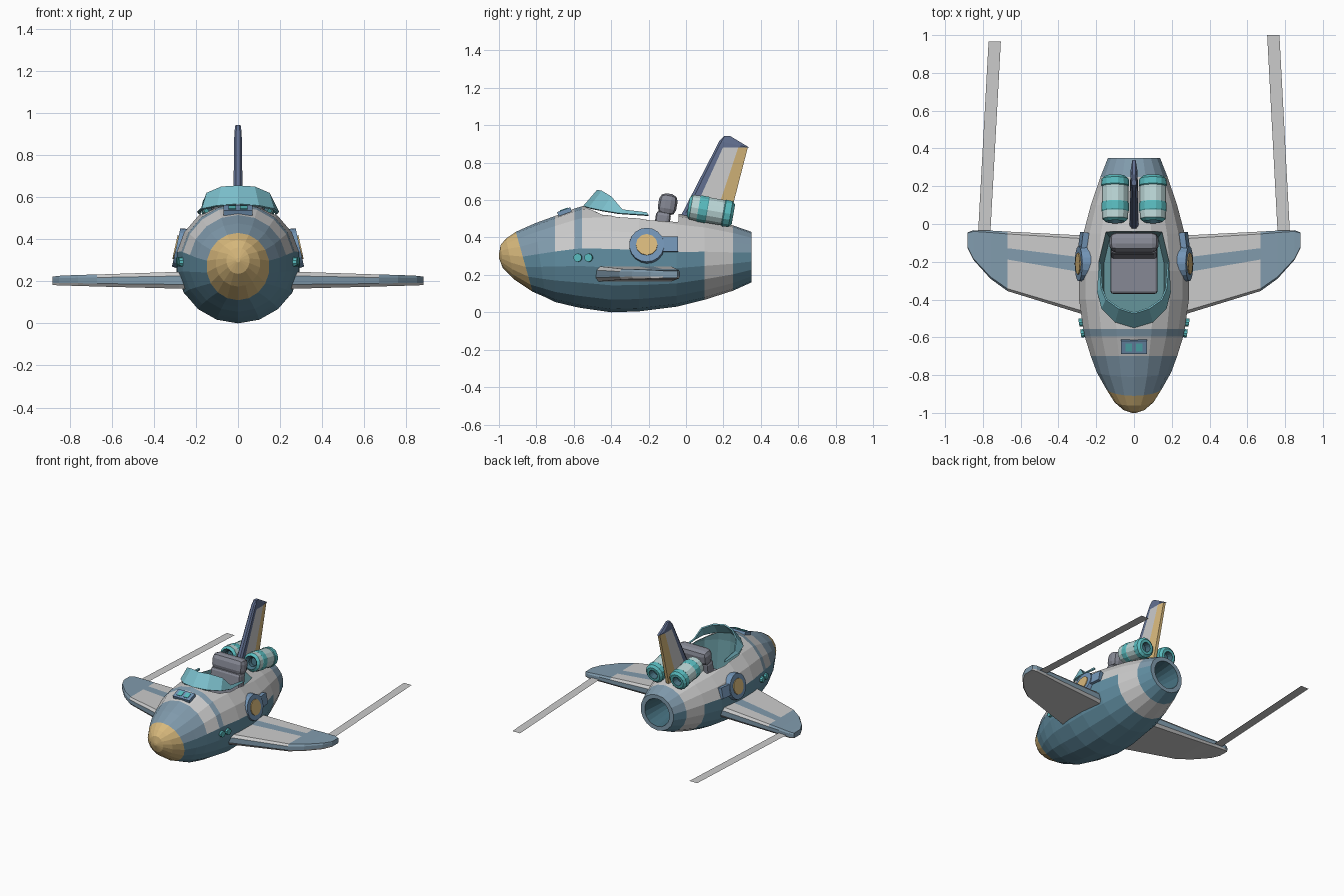
import bpy, bmesh
from math import sin, cos, pi, radians
from mathutils import Vector, Matrix

if "Cube" in bpy.data.objects:
    bpy.data.objects.remove(bpy.data.objects["Cube"])

COL = dict(blue=(.12, .27, .36), slate=(.22, .33, .42), grey=(.58, .58, .58), gold=(.68, .48, .2),
           navy=(.12, .16, .28), teal=(.1, .5, .52), pale=(.5, .68, .68), glass=(.2, .52, .6),
           badge=(.17, .3, .47), dark=(.06, .16, .21), seat=(.24, .25, .3), tub=(.13, .3, .33))
MAT = {}
for key, c in COL.items():
    MAT[key] = bpy.data.materials.new(key)
    MAT[key].diffuse_color = (*c, 1)


def finish(name, bm, mats, mirror=False):
    bmesh.ops.recalc_face_normals(bm, faces=bm.faces)
    me = bpy.data.meshes.new(name)
    bm.to_mesh(me)
    bm.free()
    for m in mats:
        me.materials.append(MAT[m])
    ob = bpy.data.objects.new(name, me)
    bpy.context.collection.objects.link(ob)
    if mirror:
        ob.modifiers.new("mirror", 'MIRROR').use_mirror_merge = False
    return ob


def loft(name, rings, mats, pick, mirror=False, closed=True):
    """Skin a list of point rings; pick(i, j) names the material of each face."""
    bm = bmesh.new()
    vs = [[bm.verts.new(p) for p in r] for r in rings]
    n = len(rings[0])
    for i in range(len(vs) - 1):
        for j in range(n if closed else n - 1):
            k = (j + 1) % n
            f = bm.faces.new((vs[i][j], vs[i][k], vs[i + 1][k], vs[i + 1][j]))
            f.material_index = mats.index(pick(i, j))
    if closed:
        for ring, i in ((vs[0], 0), (vs[-1], len(vs) - 2)):
            bm.faces.new(ring).material_index = mats.index(pick(i, 0))
    return finish(name, bm, mats, mirror)


def foil(name, stations, fracs, mats, pick, mirror=False):
    """Blade from (leading point, trailing point, upper offset, lower offset)."""
    rings = []
    for le, te, up, lo in stations:
        le, te, up, lo = map(Vector, (le, te, up, lo))
        mid = (up + lo) / 2
        pts = [(le.lerp(te, v), .5 if v in (0, 1) else 1) for v in fracs]
        rings.append([p + mid.lerp(up, s) for p, s in pts] + [p + mid.lerp(lo, s) for p, s in pts[::-1]])
    return loft(name, rings, mats, pick, mirror)


def facing(loc, normal):
    return Matrix.Translation(loc) @ Vector(normal).to_track_quat('Z', 'Y').to_matrix().to_4x4()


def disc(name, loc, normal, r, depth, mat, sides=16, mirror=True):
    bm = bmesh.new()
    bmesh.ops.create_cone(bm, cap_ends=True, segments=sides, radius1=r, radius2=r * .93,
                          depth=depth, matrix=facing(loc, normal))
    return finish(name, bm, [mat], mirror)


def box(name, loc, size, mat, bevel=0, rot=None, mirror=False):
    bm = bmesh.new()
    m = Matrix.Translation(loc) @ (rot or Matrix()) @ Matrix.Diagonal((*size, 1))
    bmesh.ops.create_cube(bm, size=1, matrix=m)
    if bevel:
        bmesh.ops.bevel(bm, geom=bm.edges[:], offset=bevel, segments=2, profile=.5, affect='EDGES')
    return finish(name, bm, [mat], mirror)


# Fuselage: (y, top, bottom, half width, slant), last two rings form the exhaust
HULL = [(-1, .31, .29, .01, 0), (-.985, .36, .235, .055, -.1), (-.94, .395, .175, .105, -.2),
        (-.865, .43, .11, .15, -.28), (-.78, .475, .08, .2, -.15), (-.7, .515, .055, .232, 0),
        (-.595, .555, .03, .265, 0), (-.555, .567, .022, .273, 0), (-.4, .577, 0, .295, 0),
        (-.25, .565, .005, .297, 0), (-.05, .528, .03, .272, 0), (.1, .505, .067, .232, 0),
        (.25, .465, .115, .18, 0), (.35, .43, .16, .14, 0), (.35, .4, .19, .105, 0), (.15, .37, .22, .08, 0)]
N = 18
rings = []
for y, t, b, w, s in HULL:
    ring = []
    for j in range(N):
        a = -pi / 2 + 2 * pi * j / N
        z = (t - b) / 2 * sin(a)
        ring.append((w * cos(a), y + s * z, (t + b) / 2 + z))
    rings.append(ring)


def hull_color(i, j):
    upper = 5 <= j <= 12
    if i < 3:
        return 'gold'
    if i >= 13:
        return 'dark' if i == 14 else 'slate'
    if i == 11:
        return 'grey'
    if i in (3, 4, 6, 12):
        return 'slate' if upper else 'blue'
    return 'grey' if upper else 'blue'


hull = loft("fuselage", rings, ['gold', 'blue', 'slate', 'grey', 'dark', 'tub'], hull_color)

# Cockpit opening cut from the fuselage
half = [(.15, -.04), (.187, -.2), (.187, -.37), (.16, -.45), (.09, -.52)]
outline = half + [(0, -.54)] + [(-x, y) for x, y in half[::-1]]
tub = loft("cockpit_cutter", [[(x * k, (y + .25) * k - .25, z) for x, y in outline]
                              for k, z in ((.85, .25), (1, .5), (1, .8))], ['tub'], lambda i, j: 'tub')
tub.hide_render = True
tub.hide_set(True)
tub.display_type = 'WIRE'
cut = hull.modifiers.new("cockpit", 'BOOLEAN')
cut.object, cut.operation, cut.solver = tub, 'DIFFERENCE', 'EXACT'
cut.material_mode = 'TRANSFER'

# Windshield
base = [(.187, -.2, .52), (.195, -.36, .53), (.172, -.45, .545), (.1, -.52, .56)]
rim = [(.184, -.21, .535), (.175, -.34, .55), (.15, -.4, .62), (.08, -.45, .65)]
full = lambda h, tip: h + [tip] + [(-x, y, z) for x, y, z in h[::-1]]
shield = loft("windshield", [full(base, (0, -.55, .568)), full(rim, (0, -.475, .655))],
              ['glass'], lambda i, j: 'glass', closed=False)
shield.modifiers.new("thickness", 'SOLIDIFY').thickness = .01

# Seat
box("headrest", (0, -.098, .577), (.26, .1, .115), 'seat', .035, Matrix.Rotation(radians(-10), 4, 'X'))
box("seat_back", (0, -.135, .42), (.25, .08, .24), 'seat', .02, Matrix.Rotation(radians(-8), 4, 'X'))
box("seat_cushion", (0, -.265, .31), (.25, .21, .1), 'seat', .015)

# Wings with blue tip and stripe
WING = [(.2, -.5, -.065, .25, .162), (.28, -.475, -.06, .245, .165), (.67, -.355, -.04, .232, .175),
        (.76, -.29, -.035, .23, .178), (.85, -.19, -.033, .226, .18), (.882, -.125, -.045, .222, .183)]


def wing_color(i, j):
    if j in (5, 11):
        return 'slate'
    if j > 5:
        return 'grey'
    return 'slate' if i >= 2 or j == 2 else 'grey'


foil("wing", [((x, a, 0), (x, b, 0), (0, 0, t), (0, 0, u)) for x, a, b, t, u in WING],
     [0, .04, .53, .72, .96, 1], ['grey', 'slate'], wing_color, True)

# Tail fin: (z, leading y, trailing y, half thickness)
FIN = [(.43, -.07, .215, .024), (.53, -.02, .24, .023), (.88, .16, .33, .018),
       (.915, .178, .34, .017), (.943, .205, .235, .012)]


def fin_color(i, j):
    if i >= 2 or j in (0, 1, 7, 8, 9):
        return 'navy'
    return 'grey' if j in (2, 6) else 'gold'


foil("tail_fin", [((0, a, z), (0, b, z - .035 * (k == 3)), (t, 0, 0), (-t, 0, 0))
                  for k, (z, a, b, t) in enumerate(FIN)],
     [0, .07, .22, .7, 1], ['navy', 'grey', 'gold'], fin_color)

# Twin engine pods: (distance along axis, radius)
POD = [(.05, .03), (.02, .032), (0, .05), (.015, .068), (.055, .07), (.06, .073), (.1, .073),
       (.105, .07), (.19, .07), (.195, .074), (.23, .072), (.245, .055), (.245, .035), (.2, .03)]
tilt = Matrix.Translation((.1, .012, .565)) @ Matrix.Rotation(radians(-10), 4, 'X')
loft("engine_pod", [[tilt @ Vector((r * cos(2 * pi * k / 14), d, r * sin(2 * pi * k / 14)))
                     for k in range(14)] for d, r in POD], ['teal', 'pale', 'dark'],
     lambda i, j: 'pale' if i in (3, 7) else 'dark' if i in (0, 1, 12) else 'teal', True)

# Plain side roundel with tab
disc("side_roundel", (.267, -.21, .355), (1, 0, .22), .1, .055, 'badge', 18)
disc("roundel_center", (.27, -.21, .356), (1, 0, .22), .062, .06, 'gold', 12)
box("roundel_tab", (.259, -.095, .36), (.05, .1, .08), 'badge',
    rot=Matrix.Rotation(radians(7), 4, 'Z') @ Matrix.Rotation(radians(-12), 4, 'Y'), mirror=True)

# Side lamps and nose lamps
for y, x in ((-.577, .262), (-.52, .272)):
    disc("side_lamp", (x, y, .292), (1, -.15, 0), .024, .04, 'teal', 10)
slope = Matrix.Rotation(radians(20), 4, 'X')
box("nose_lamp_frame", (0, -.65, .537), (.14, .075, .024), 'badge', rot=slope)
box("nose_lamp", (.028, -.65, .54), (.036, .045, .026), 'teal', rot=slope, mirror=True)

# Flat wingtip trails
for side, end in ((1, 1.0), (-1, .965)):
    bm = bmesh.new()
    bm.faces.new([bm.verts.new((side * x, y, .196)) for x, y in
                  ((.76, -.04), (.825, -.04), (.77, end), (.705, end))])
    finish("wingtip_trail", bm, ['grey'])

for m in bpy.data.materials:
    if m.users and not m.is_grease_pencil:
        m.use_nodes = True
        m.node_tree.nodes["Principled BSDF"].inputs["Base Color"].default_value = m.diffuse_color
